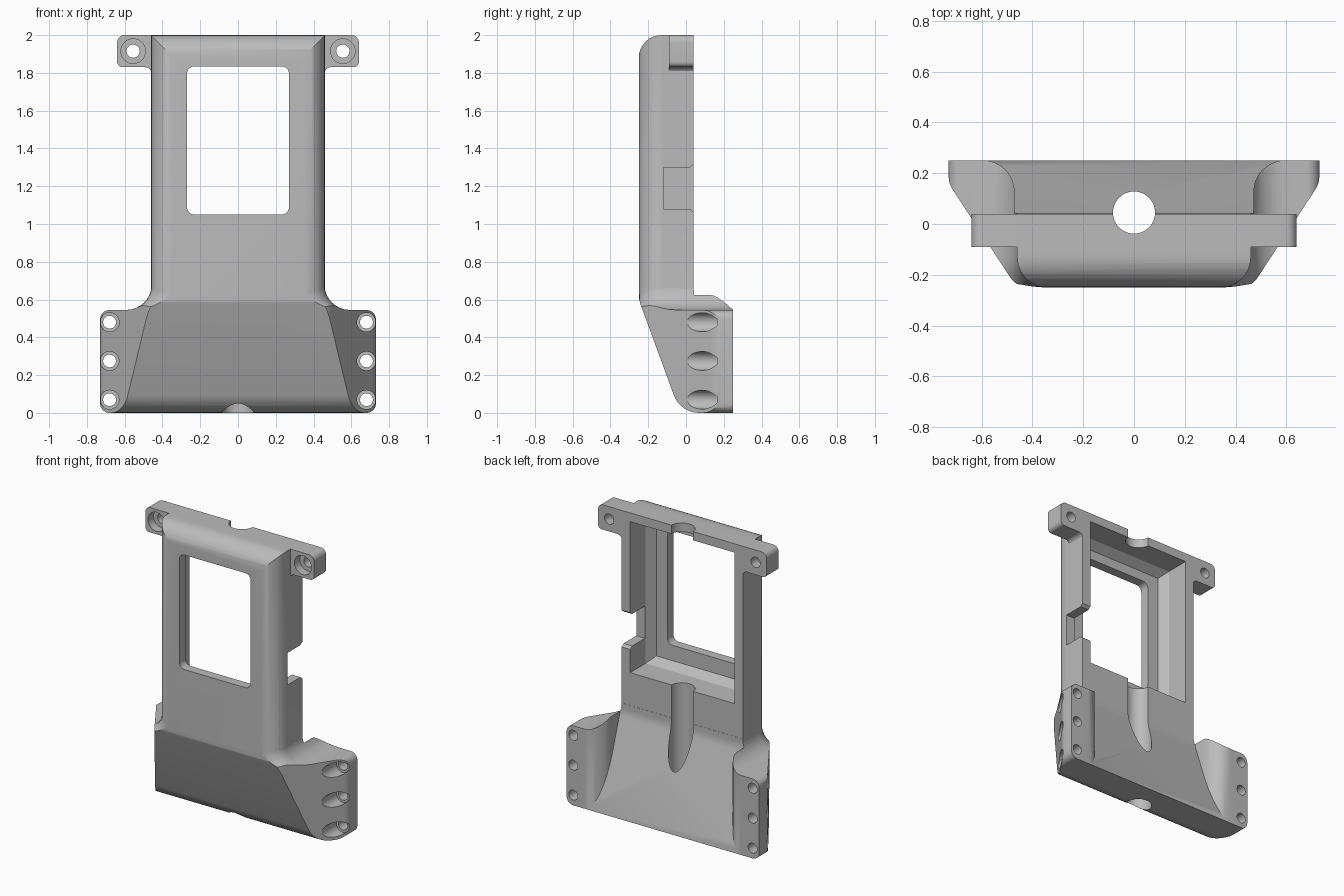
import bpy, bmesh, math
from mathutils import Vector

if "Cube" in bpy.data.objects:
    bpy.data.objects.remove(bpy.data.objects["Cube"])

PLACE = {"x": lambda a, b, d: (d, a, b),
         "y": lambda a, b, d: (a, d, b),
         "z": lambda a, b, d: (a, b, d)}


def rounded(pts, steps=8):
    """Outline from (a, b[, tangent length]) corners, rounding where asked."""
    out = []
    for i, p in enumerate(pts):
        c = Vector(p[:2])
        if len(p) < 3:
            out.append(c)
            continue
        u = (Vector(pts[i - 1][:2]) - c).normalized()
        v = (Vector(pts[(i + 1) % len(pts)][:2]) - c).normalized()
        centre = c + (u + v).normalized() * p[2] / math.cos(u.angle(v) / 2)
        start, end = c + u * p[2] - centre, c + v * p[2] - centre
        sweep = start.angle(end)
        for k in range(steps + 1):
            t = k / steps
            out.append(centre + (start * math.sin((1 - t) * sweep)
                                 + end * math.sin(t * sweep)) / math.sin(sweep))
    return out


def mirrored(half):
    """Close a right-hand outline with its mirror image."""
    return half + [(-p[0], *p[1:]) for p in reversed(half)]


def loft(name, axis, sections):
    """Closed solid through (depth, outline) sections along an axis."""
    bm = bmesh.new()
    rings = [[bm.verts.new(PLACE[axis](a, b, d)) for a, b in outline]
             for d, outline in sections]
    for r, s in zip(rings, rings[1:]):
        for i in range(len(r)):
            j = (i + 1) % len(r)
            bm.faces.new((r[i], r[j], s[j], s[i]))
    bm.faces.new(rings[0])
    bm.faces.new(rings[-1])
    bmesh.ops.recalc_face_normals(bm, faces=bm.faces)
    mesh = bpy.data.meshes.new(name)
    bm.to_mesh(mesh)
    bm.free()
    obj = bpy.data.objects.new(name, mesh)
    bpy.context.collection.objects.link(obj)
    return obj


def prism(name, axis, pts, lo, hi):
    outline = rounded(pts)
    return loft(name, axis, [(lo, outline), (hi, outline)])


def rod(name, axis, a, b, radius, lo, hi):
    n = 40
    ring = [(a + radius * math.cos(math.tau * k / n),
             b + radius * math.sin(math.tau * k / n)) for k in range(n)]
    return loft(name, axis, [(lo, ring), (hi, ring)])


def combine(target, tool, operation):
    bpy.context.view_layer.objects.active = target
    mod = target.modifiers.new("combine", "BOOLEAN")
    mod.operation, mod.solver, mod.object = operation, "EXACT", tool
    bpy.ops.object.modifier_apply(modifier=mod.name)
    bpy.data.objects.remove(tool)


# Upper body: box with rounded front corners
shell = prism("housing_shell", "z", mirrored([(0.46, 0.04), (0.46, -0.251, 0.12)]), 0.25, 2.1)

# Lower body: flared plan trimmed by a front outline whose cove follows the upper body
base = prism("flared_base", "z", mirrored(
    [(0.73, 0.25), (0.73, 0.16, 0.03), (0.46, -0.252, 0.05)]), -0.05, 0.75)


def base_outline(y):
    dip = max(0, -0.13 - y)
    edge = 0.338 + math.sqrt(max(0, 0.12 ** 2 - dip ** 2))
    return rounded(mirrored([(0.73, 0, 0.05), (0.73, 0.545, 0.05),
                             (edge, 0.545, 0.134), (edge, 0.68)]))


depths = [0.3, -0.13] + [-0.13 - 0.12 * math.sin(math.radians(a)) for a in range(15, 91, 15)] + [-0.3]
combine(base, loft("base_trim", "y", [(y, base_outline(y)) for y in depths]), "INTERSECT")
combine(shell, base, "UNION")

# Side outline: rounded top, sloping lower front, rounded bottom
combine(shell, prism("side_trim", "x", [
    (-0.25, 2, 0.12), (0.3, 2), (0.3, 0), (-0.03, 0, 0.1), (-0.25, 0.6, 0.03)],
    -1, 1), "INTERSECT")

# Mounting ears across the top
combine(shell, prism("mounting_ears", "y", mirrored([
    (0.64, 2, 0.04), (0.64, 1.83, 0.03), (0.457, 1.83, 0.035), (0.457, 1.75)]),
    -0.09, 0.04), "UNION")

# Sloping scoop between the rear flanges
scoop = prism("rear_scoop", "z", mirrored([
    (0.75, 0.4), (0.75, 0.251), (0.47, 0.251, 0.125), (0.47, 0)]), -0.2, 1.1)
combine(scoop, prism("scoop_trim", "x", [
    (0.041, 0.62, 0.03), (0.25, 0), (0.284, -0.1), (0.5, -0.1), (0.5, 1), (0.041, 1)],
    -1, 1), "INTERSECT")
combine(shell, scoop, "DIFFERENCE")


# Rear pocket with chamfered floor edge
def pocket_outline(inset):
    x, lo, hi = 0.395 - inset, 0.905 + inset, 1.94 - inset
    return [(-x, lo), (x, lo), (x, hi), (-x, hi)]


combine(shell, loft("rear_pocket", "y", [
    (0.1, pocket_outline(0)), (-0.127, pocket_outline(0)),
    (-0.185, pocket_outline(0.04))]), "DIFFERENCE")

# Front window
combine(shell, prism("window_opening", "y", mirrored([
    (0.27, 1.05, 0.04), (0.27, 1.835, 0.04)]), -0.4, 0), "DIFFERENCE")

# Notch in the left wall
combine(shell, prism("side_notch", "x", [
    (-0.12, 1.08), (0.02, 1.08), (0.045, 1.06), (0.1, 1.06),
    (0.1, 1.32), (0.045, 1.32), (0.02, 1.3), (-0.12, 1.3)], 0.3, 0.6), "DIFFERENCE")

# Vertical cable bore
combine(shell, rod("cable_bore", "z", 0, 0.045, 0.083, -0.2, 2.2), "DIFFERENCE")

# Screw holes with counterbores: ears, then flanges
for side in (-1, 1):
    screws = [(0.555, 1.915, 0.065, 0.035, -0.03)]
    screws += [(0.68, z, 0.05, 0.034, 0.165) for z in (0.07, 0.275, 0.48)]
    for x, z, head, shank, floor in screws:
        combine(shell, rod("counterbore", "y", side * x, z, head, -0.5, floor), "DIFFERENCE")
        combine(shell, rod("screw_hole", "y", side * x, z, shank, -0.5, 0.5), "DIFFERENCE")

# Grey plastic
grey = bpy.data.materials.new("grey_plastic")
grey.use_nodes = True
colour = (0.5, 0.5, 0.5, 1)
grey.diffuse_color = colour
grey.node_tree.nodes["Principled BSDF"].inputs["Base Color"].default_value = colour
shell.data.materials.clear()
shell.data.materials.append(grey)
for face in shell.data.polygons:
    face.material_index = 0

bpy.ops.object.select_all(action="DESELECT")
shell.select_set(True)
bpy.context.view_layer.objects.active = shell
bpy.ops.object.shade_smooth_by_angle(angle=math.radians(25))
